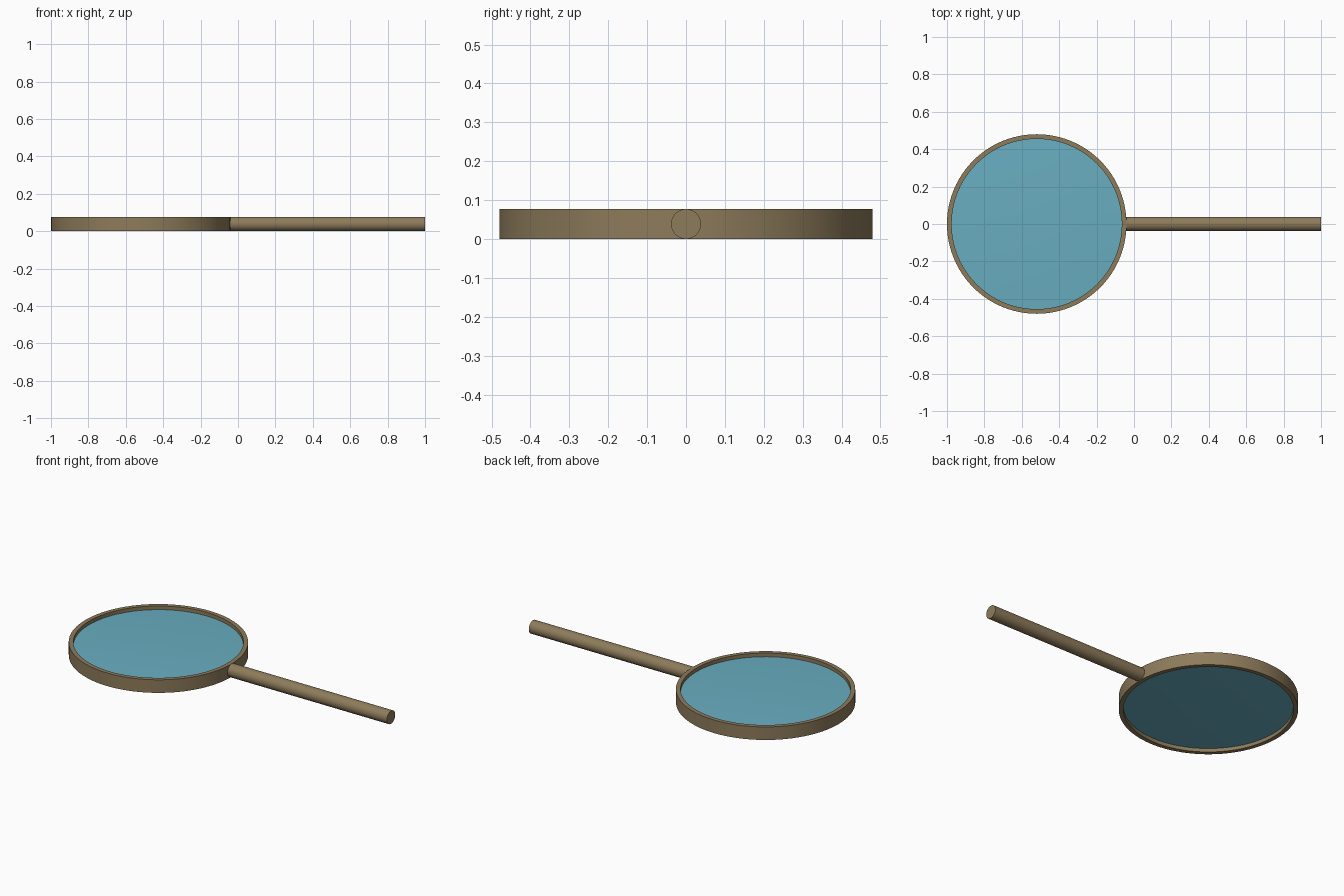
import bpy, math

if "Cube" in bpy.data.objects:
    bpy.data.objects.remove(bpy.data.objects["Cube"])

CX, CZ = -0.52, 0.0385   # centre of the lens head


def material(name, rgb):
    m = bpy.data.materials.new(name)
    m.diffuse_color = (*rgb, 1)
    m.use_nodes = True
    m.node_tree.nodes["Principled BSDF"].inputs["Base Color"].default_value = m.diffuse_color
    return m


def lathe(name, profile, mat, closed, segs=96):
    """Revolve (radius, z) points around the head's axis."""
    verts, rings = [], []
    for r, z in profile:
        n = 1 if r == 0 else segs
        rings.append([len(verts) + i for i in range(n)])
        for i in range(n):
            a = 2 * math.pi * i / segs
            verts.append((r * math.cos(a), r * math.sin(a), z))
    pairs = list(zip(rings, rings[1:]))
    if closed:
        pairs.append((rings[-1], rings[0]))
    faces = []
    for lo, hi in pairs:
        for i in range(segs):
            j = (i + 1) % segs
            f = [lo[i % len(lo)], lo[j % len(lo)], hi[j % len(hi)], hi[i % len(hi)]]
            faces.append(list(dict.fromkeys(f)))
    me = bpy.data.meshes.new(name)
    me.from_pydata(verts, [], faces)
    ob = bpy.data.objects.new(name, me)
    bpy.context.collection.objects.link(ob)
    ob.location = (CX, 0, CZ)
    finish(ob, mat)


def finish(ob, mat):
    ob.data.materials.append(mat)
    bpy.ops.object.select_all(action='DESELECT')
    ob.select_set(True)
    bpy.context.view_layer.objects.active = ob
    bpy.ops.object.shade_smooth_by_angle(angle=math.radians(30))


brass = material("brass", (0.27, 0.20, 0.105))
glass = material("glass", (0.14, 0.42, 0.53))

# Rim: flat-sided band
lathe("rim", [(0.455, -CZ), (0.48, -CZ), (0.48, CZ), (0.455, CZ)], brass, True)

# Lens: gently convex on both sides
R, EDGE, BULGE = 0.457, 0.017, 0.010
top = [(R * i / 8, EDGE + BULGE * (1 - (i / 8) ** 2)) for i in range(9)]
lathe("lens", [(r, -z) for r, z in top] + top[::-1], glass, False)

# Handle: plain round rod
x0, x1 = -0.045, 1.0
bpy.ops.mesh.primitive_cylinder_add(vertices=48, radius=CZ, depth=x1 - x0,
                                    location=((x0 + x1) / 2, 0, CZ),
                                    rotation=(0, math.pi / 2, 0))
handle = bpy.context.object
handle.name = "handle"
finish(handle, brass)
